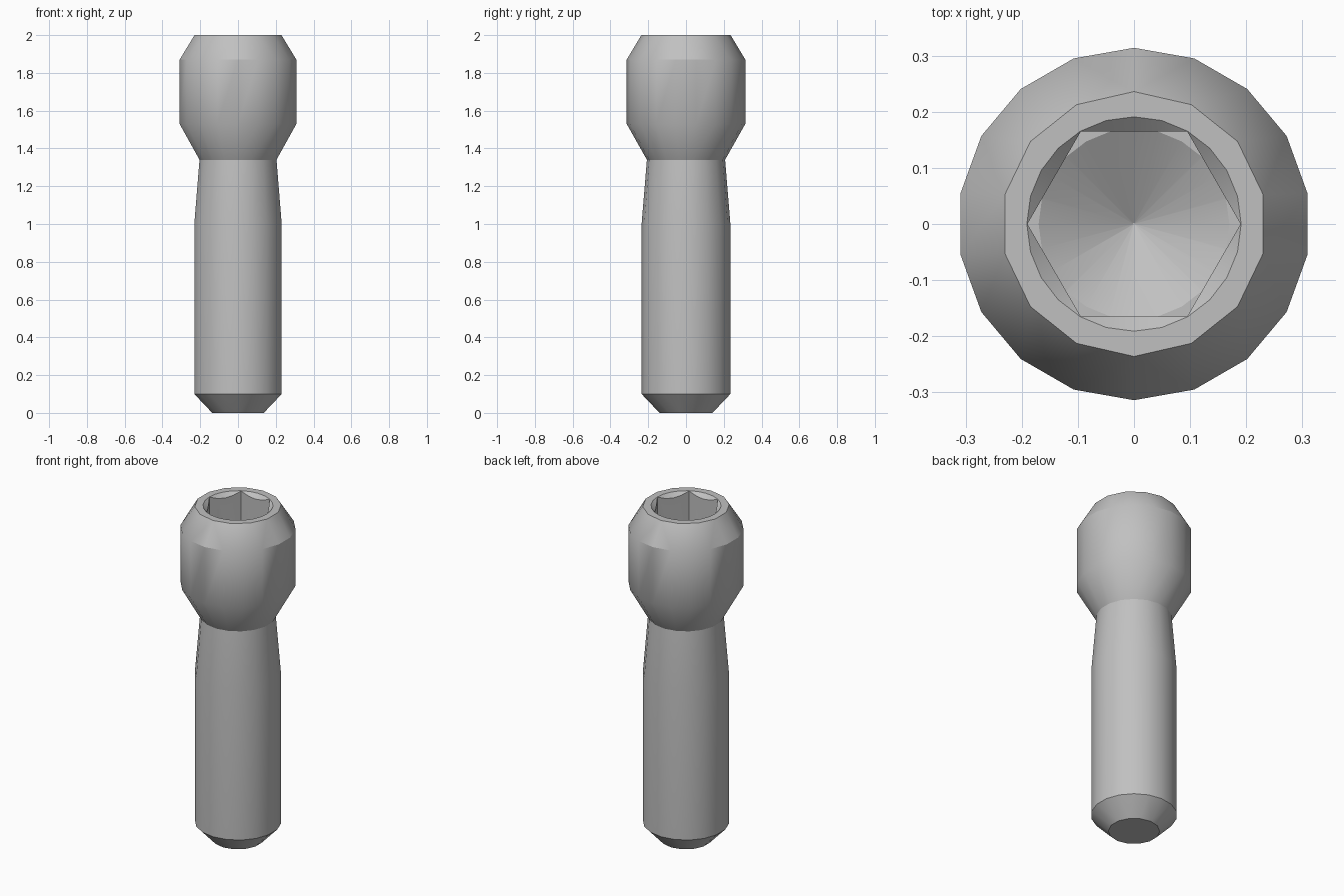
import bpy, bmesh, math

cube = bpy.data.objects.get("Cube")
if cube:
    bpy.data.objects.remove(cube, do_unlink=True)

steel = bpy.data.materials.new("grey_steel")
steel.use_nodes = True
grey = (0.53, 0.53, 0.53, 1)
steel.diffuse_color = grey
steel.node_tree.nodes["Principled BSDF"].inputs["Base Color"].default_value = grey


def stacked_rings(name, rings, start=math.pi / 2):
    """Closed solid through rings given as (radius, height, sides)."""
    bm = bmesh.new()
    loops = []
    for radius, z, sides in rings:
        angles = [start + math.tau * i / sides for i in range(sides)]
        verts = [bm.verts.new((radius * math.cos(a), radius * math.sin(a), z)) for a in angles]
        loops.append([bm.edges.new((verts[i - 1], verts[i])) for i in range(sides)])
    for low, high in zip(loops, loops[1:]):
        bmesh.ops.bridge_loops(bm, edges=low + high)
    for cap in (loops[0], loops[-1]):
        bmesh.ops.contextual_create(bm, geom=cap)
    bmesh.ops.recalc_face_normals(bm, faces=bm.faces)
    mesh = bpy.data.meshes.new(name)
    bm.to_mesh(mesh)
    bm.free()
    mesh.materials.append(steel)
    obj = bpy.data.objects.new(name, mesh)
    bpy.context.collection.objects.link(obj)
    return obj


# Bolt body: chamfered tip, shank, tapered neck, flared head, bevelled rim
bolt = stacked_rings("socket_bolt", [
    (0.14, 0, 14), (0.235, 0.1, 18), (0.235, 1.0, 18), (0.207, 1.34, 18),
    (0.314, 1.53, 18), (0.314, 1.87, 18), (0.236, 2.0, 14)])

# Socket: hexagonal hole, conical drilled floor, countersunk mouth
cutters = [
    stacked_rings("hex_cutter", [(0.19, 1.67, 6), (0.19, 2.1, 6)], start=0),
    stacked_rings("drill_cutter", [(0.002, 1.57, 24), (0.17, 1.67, 24), (0.17, 1.69, 24)]),
    stacked_rings("countersink_cutter", [(0.15, 1.962, 24), (0.191, 2.0, 24), (0.21, 2.018, 24)])]

bpy.ops.object.select_all(action="DESELECT")
bpy.context.view_layer.objects.active = bolt
bolt.select_set(True)
for cutter in cutters:
    cutter.hide_render = True
    cut = bolt.modifiers.new(cutter.name, "BOOLEAN")
    cut.operation = "DIFFERENCE"
    cut.solver = "EXACT"
    cut.object = cutter
    bpy.ops.object.modifier_apply(modifier=cut.name)
for cutter in cutters:
    bpy.data.objects.remove(cutter, do_unlink=True)

bpy.ops.object.shade_smooth_by_angle(angle=math.radians(30))
